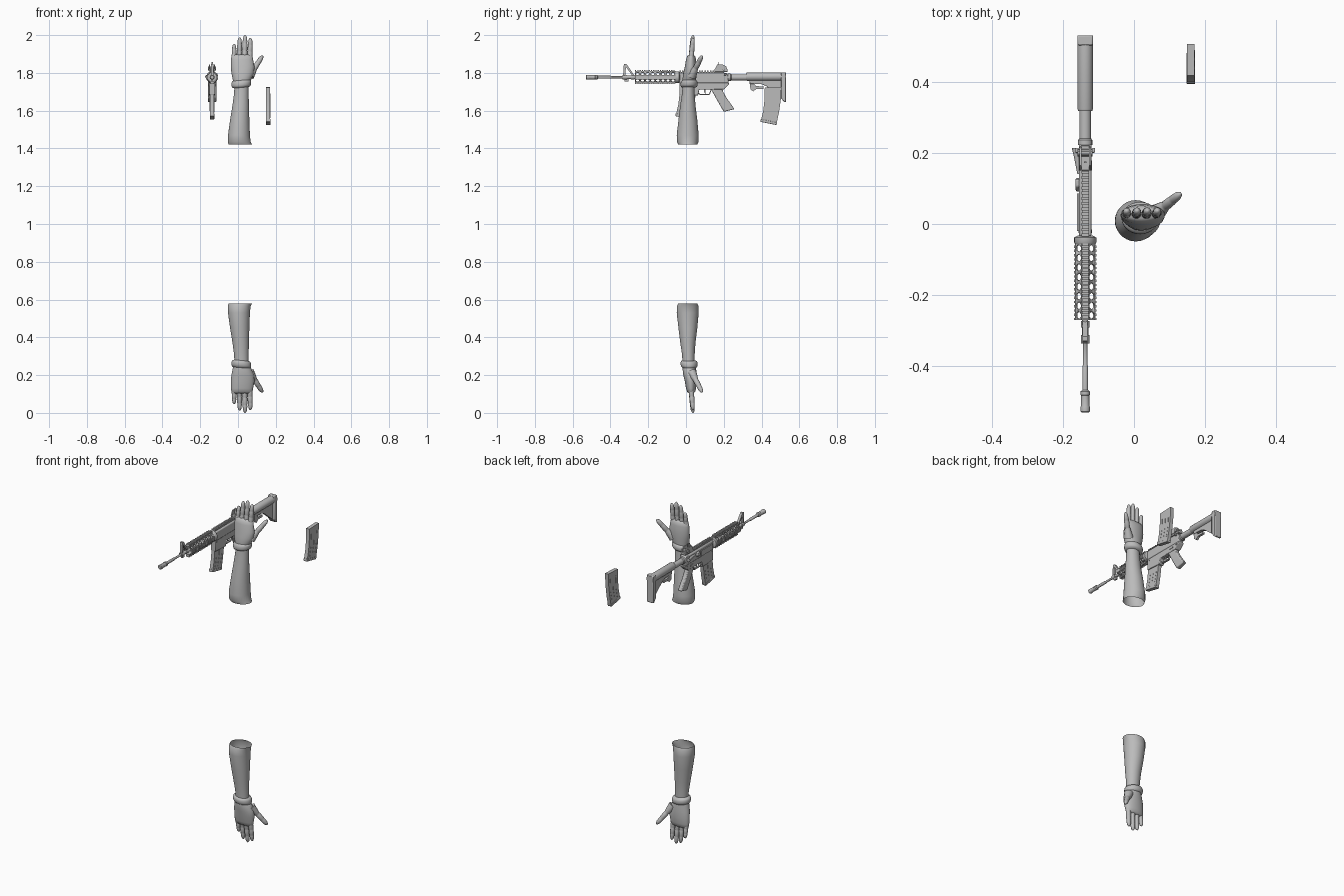
import bpy, bmesh
from math import cos, sin, pi
from mathutils import Vector

if "Cube" in bpy.data.objects:
    bpy.data.objects.remove(bpy.data.objects["Cube"])

grey = bpy.data.materials.new("plain grey")
grey.use_nodes = True
grey.diffuse_color = (0.5, 0.5, 0.5, 1)
grey.node_tree.nodes["Principled BSDF"].inputs["Base Color"].default_value = (0.5, 0.5, 0.5, 1)

GUN_X = -0.137      # centre plane of the rifle
BORE = 1.777        # height of the barrel axis


def finish(name, bm, angle=0.6, flip=False):
    """Turn a bmesh into a shaded object; flip turns it upside down."""
    if flip:
        for v in bm.verts:
            v.co.z = 2 - v.co.z
    bmesh.ops.recalc_face_normals(bm, faces=bm.faces)
    mesh = bpy.data.meshes.new(name)
    bm.to_mesh(mesh)
    bm.free()
    mesh.materials.append(grey)
    obj = bpy.data.objects.new(name, mesh)
    bpy.context.scene.collection.objects.link(obj)
    bpy.ops.object.select_all(action='DESELECT')
    obj.select_set(True)
    bpy.context.view_layer.objects.active = obj
    bpy.ops.object.shade_smooth_by_angle(angle=angle)
    return obj


def add_loft(bm, rings, sides=16, caps=(True, True), closed=False, turn=0):
    """Join elliptical rings given as (centre, axis_u, axis_v)."""
    loops = []
    for c, u, v in rings:
        angles = [2 * pi * (i + turn) / sides for i in range(sides)]
        loops.append([bm.verts.new(Vector(c) + Vector(u) * cos(a) + Vector(v) * sin(a))
                      for a in angles])
    pairs = list(zip(loops, loops[1:]))
    if closed:
        pairs.append((loops[-1], loops[0]))
    for a, b in pairs:
        for i in range(sides):
            j = (i + 1) % sides
            bm.faces.new((a[i], a[j], b[j], b[i]))
    if not closed:
        for wanted, loop in zip(caps, (loops[0], loops[-1])):
            if wanted:
                bm.faces.new(loop)


def lathe(name, profile, z=BORE, sides=16, **options):
    """Turned part along the rifle, profile of (y, radius)."""
    bm = bmesh.new()
    add_loft(bm, [((GUN_X, y, z), (r, 0, 0), (0, 0, r)) for y, r in profile], sides, **options)
    return finish(name, bm)


def add_prism(bm, outline, half, x=0):
    """Side outline of (y, z) given a thickness in x."""
    left = [bm.verts.new((x - half, y, z)) for y, z in outline]
    right = [bm.verts.new((x + half, y, z)) for y, z in outline]
    bm.faces.new(left)
    bm.faces.new(right)
    for i in range(len(left)):
        j = (i + 1) % len(left)
        bm.faces.new((left[i], left[j], right[j], right[i]))


def prism(name, outline, half, x=GUN_X, bevel=0.0):
    bm = bmesh.new()
    add_prism(bm, outline, half, x)
    obj = finish(name, bm)
    if bevel:
        mod = obj.modifiers.new("soft edges", 'BEVEL')
        mod.width = bevel
        mod.segments = 2
    return obj


def rect(y0, y1, z0, z1):
    return [(y0, z0), (y1, z0), (y1, z1), (y0, z1)]


# ---------------- arms ----------------
def body(name, spans, flip, caps, slant=0):
    """Limb part from spans of (z, x0, x1, y0, y1)."""
    bm = bmesh.new()
    add_loft(bm, [(((a + b) / 2, (c + d) / 2, z), ((b - a) / 2, 0, slant), (0, (d - c) / 2, 0))
                  for z, a, b, c, d in spans], 28, caps)
    return finish(name, bm, 1.2, flip)


def digit(name, base, tip, radius, flip, swell=1.0):
    """Straight finger with creased joints and a rounded end."""
    base, tip = Vector(base), Vector(tip)
    axis = (tip - base).normalized()
    u = axis.cross(Vector((0, 1, 0))).normalized()
    v = axis.cross(u)
    shape = [(0, swell), (.2, .5 + swell / 2), (.37, 1), (.40, .92), (.43, 1), (.66, .92),
             (.69, .84), (.72, .9), (.88, .78), (.96, .52), (1, .15)]
    bm = bmesh.new()
    add_loft(bm, [(base.lerp(tip, t), u * radius * s, v * radius * s) for t, s in shape], 14)
    return finish(name, bm, 1.2, flip)


for side, flip in (("upper", False), ("lower", True)):
    body(side + "_sleeve", [(1.42, -.05, .074, -.04, .06), (1.435, -.054, .067, -.048, .066),
                            (1.47, -.053, .063, -.049, .067), (1.55, -.042, .06, -.04, .06),
                            (1.63, -.029, .058, -.03, .05), (1.69, -.021, .056, -.021, .046),
                            (1.74, -.018, .056, -.018, .045)], flip, (False, False))
    body(side + "_glove_cuff", [(1.722, -.018, .056, -.018, .045), (1.726, -.031, .065, -.026, .057),
                                (1.735, -.035, .069, -.029, .062), (1.747, -.035, .07, -.028, .062),
                                (1.757, -.032, .069, -.024, .059), (1.761, -.026, .062, -.018, .053)],
         flip, (False, False), .004)
    body(side + "_palm", [(1.745, -.024, .06, -.018, .052), (1.77, -.029, .072, -.018, .054),
                          (1.80, -.035, .085, -.014, .056), (1.835, -.038, .087, -.006, .056),
                          (1.87, -.037, .08, 0, .053), (1.888, -.035, .077, .006, .049),
                          (1.897, -.028, .07, .016, .04)], flip, (True, True))
    # thumb, then the four fingers
    digit(side + "_thumb", (.062, .03, 1.785), (.131, .086, 1.892), .0145, flip, 1.75)
    fingers = {"little": (-.021, -.020, 1.953, .0125), "ring": (.006, .009, 1.988, .0135),
               "middle": (.034, .038, 2.0, .014), "index": (.062, .066, 1.985, .0135)}
    for finger, (x0, x1, top, r) in fingers.items():
        digit(side + "_" + finger + "_finger", (x0, .026, 1.865), (x1, .037, top), r, flip)

# ---------------- barrel ----------------
lathe("barrel", [(-.48, .008), (-.40, .008), (-.395, .006), (-.335, .006),
                 (-.33, .0085), (-.03, .0085)])
lathe("muzzle_device", [(-.53, .009), (-.526, .013), (-.513, .013), (-.51, .0115), (-.482, .0115),
                        (-.48, .013), (-.47, .013), (-.466, .008)])
lathe("gas_block", [(-.335, .012), (-.312, .012), (-.312, .009), (-.29, .009), (-.29, .012),
                    (-.272, .012)])
prism("front_sight_leg", [(-.333, 1.785), (-.329, 1.848), (-.316, 1.848), (-.322, 1.785)], .007)
prism("front_sight_brace", [(-.324, 1.84), (-.316, 1.848), (-.272, 1.785), (-.284, 1.785)], .007)
prism("bayonet_lug", rect(-.325, -.305, 1.755, 1.77), .005)

# ---------------- handguard with round vents ----------------
FRONT, REAR = -.27, -.055
guard = lathe("handguard", [(FRONT, .029), (REAR, .029), (REAR, .024), (FRONT, .024)],
              sides=8, closed=True, turn=.5)
VENTS = 8
pitch = (REAR - FRONT) / VENTS
for lean in (1, -1):
    bm = bmesh.new()
    for i in range(VENTS):
        centre = Vector((GUN_X, FRONT + pitch * (i + .5), BORE))
        axis = Vector((lean, 0, 1)) * .04
        side_axis = Vector((-lean, 0, 1)) * .0072
        add_loft(bm, [(centre + axis * s, (0, .0095, 0), side_axis) for s in (-1, 1)], 12)
    cutter = finish("vent_cutter", bm)
    cutter.hide_render = True
    mod = guard.modifiers.new("vents", 'BOOLEAN')
    mod.operation = 'DIFFERENCE'
    mod.object = cutter
    bpy.context.view_layer.objects.active = guard
    bpy.ops.object.modifier_apply(modifier=mod.name)
    bpy.data.objects.remove(cutter)

# toothed rails on the four sides
TEETH = 18
step = (REAR - FRONT) / TEETH
bm = bmesh.new()
for s in (-1, 1):
    mid = BORE + s * .029
    add_prism(bm, rect(FRONT, REAR, mid - .003, mid + .003), .009, GUN_X)
    add_prism(bm, rect(FRONT, REAR, BORE - .009, BORE + .009), .002, GUN_X + s * .027)
    for i in range(TEETH):
        y = FRONT + i * step
        tooth = BORE + s * .034
        add_prism(bm, rect(y, y + step * .55, tooth - .003, tooth + .003), .011, GUN_X)
        add_prism(bm, rect(y, y + step * .55, BORE - .011, BORE + .011), .0015, GUN_X + s * .03)
finish("handguard_rails", bm)
lathe("handguard_ring", [(-.058, .027), (-.052, .031), (-.038, .031), (-.032, .02)], sides=20)

# ---------------- receiver ----------------
prism("upper_receiver", [(-.035, 1.745), (.225, 1.745), (.225, 1.79), (.215, 1.80), (-.035, 1.80)],
      .018, bevel=.006)
bm = bmesh.new()
add_prism(bm, rect(-.035, .2, 1.797, 1.806), .009, GUN_X)
for i in range(16):
    y = -.035 + i * .0147
    add_prism(bm, rect(y, y + .008, 1.805, 1.812), .011, GUN_X)
finish("top_rail", bm)
prism("lower_receiver", [(-.035, 1.685), (.064, 1.68), (.07, 1.712), (.2, 1.712), (.228, 1.74),
                         (.228, 1.748), (-.035, 1.748)], .016, bevel=.003)
prism("trigger_guard", [(.062, 1.69), (.075, 1.683), (.125, 1.683), (.137, 1.715), (.132, 1.715),
                        (.122, 1.688), (.076, 1.688), (.066, 1.698)], .006)
prism("trigger", [(.096, 1.715), (.105, 1.715), (.102, 1.70), (.106, 1.69), (.1, 1.691),
                  (.096, 1.70)], .003)
prism("pistol_grip", [(.13, 1.718), (.192, 1.718), (.197, 1.70), (.213, 1.67), (.257, 1.608),
                      (.2, 1.594), (.165, 1.655), (.148, 1.685)], .013, bevel=.005)
prism("ejection_port_cover", rect(-.02, .085, 1.752, 1.785), .004, GUN_X - .019)
prism("shell_deflector", [(.09, 1.765), (.13, 1.765), (.125, 1.79), (.105, 1.79)], .007, GUN_X - .02,
      bevel=.004)
bm = bmesh.new()
add_loft(bm, [((GUN_X - .014, .14, 1.78), (.008, 0, 0), (0, 0, .008)),
              ((GUN_X - .025, .195, 1.78), (.008, 0, 0), (0, 0, .008)),
              ((GUN_X - .026, .205, 1.78), (.01, 0, 0), (0, 0, .01)),
              ((GUN_X - .027, .213, 1.78), (.01, 0, 0), (0, 0, .01))], 12)
finish("forward_assist", bm)
prism("charging_handle", rect(.2, .214, 1.787, 1.798), .028, bevel=.003)
prism("selector_lever", rect(.15, .178, 1.728, 1.735), .019)
for name, y in (("front_pin", -.02), ("rear_pin", .205)):
    prism(name, [(y + .005 * cos(i * pi / 4), 1.738 + .005 * sin(i * pi / 4)) for i in range(8)], .0185)

# rear sight
prism("rear_sight_base", rect(.15, .22, 1.805, 1.82), .013, bevel=.002)
for s in (-1, 1):
    prism("rear_sight_wing", [(.15, 1.815), (.218, 1.815), (.214, 1.834), (.195, 1.844),
                              (.165, 1.844)], .003, GUN_X + s * .013)
prism("rear_sight_aperture", rect(.171, .176, 1.815, 1.857), .004)
prism("rear_sight_knob", [(.2 + .01 * cos(i * pi / 5), 1.823 + .01 * sin(i * pi / 5))
                          for i in range(10)], .021)

# ---------------- stock ----------------
lathe("buffer_tube", [(.222, .02), (.236, .02), (.24, .0165), (.34, .0165)], z=1.776)
lathe("stock_tube", [(.318, .02), (.324, .022), (.51, .022), (.53, .022)], z=1.78, sides=20)
prism("stock_web", [(.335, 1.775), (.337, 1.742), (.4, 1.74), (.425, 1.73), (.505, 1.665),
                    (.515, 1.775)], .009, bevel=.002)
prism("stock_release_lever", [(.336, 1.75), (.342, 1.712), (.356, 1.702), (.374, 1.716),
                              (.41, 1.716), (.412, 1.728), (.37, 1.73), (.36, 1.745)], .007)
prism("butt_plate", [(.502, 1.803), (.53, 1.803), (.53, 1.645), (.52, 1.645), (.502, 1.668)],
      .022, bevel=.004)

# ---------------- magazines, one fitted and one loose ----------------
for name, x, dy, dz in (("fitted", GUN_X, -.45, .03), ("loose", .16, 0, 0)):
    def moved(points):
        return [(y + dy, z + dz) for y, z in points]
    prism(name + "_magazine", moved([(.417, 1.722), (.505, 1.725), (.502, 1.66), (.492, 1.59),
                                     (.479, 1.53), (.397, 1.55), (.409, 1.60), (.416, 1.66)]), .0105, x)
    prism(name + "_magazine_base", moved([(.393, 1.541), (.478, 1.524), (.482, 1.537),
                                          (.396, 1.556)]), .012, x, bevel=.002)
    for shift in (.02, .045, .07):
        prism(name + "_magazine_rib", moved([(.414 + shift, 1.69), (.418 + shift, 1.69),
                                             (.415 + shift, 1.62), (.402 + shift, 1.56),
                                             (.398 + shift, 1.56), (.411 + shift, 1.62)]), .0115, x)
